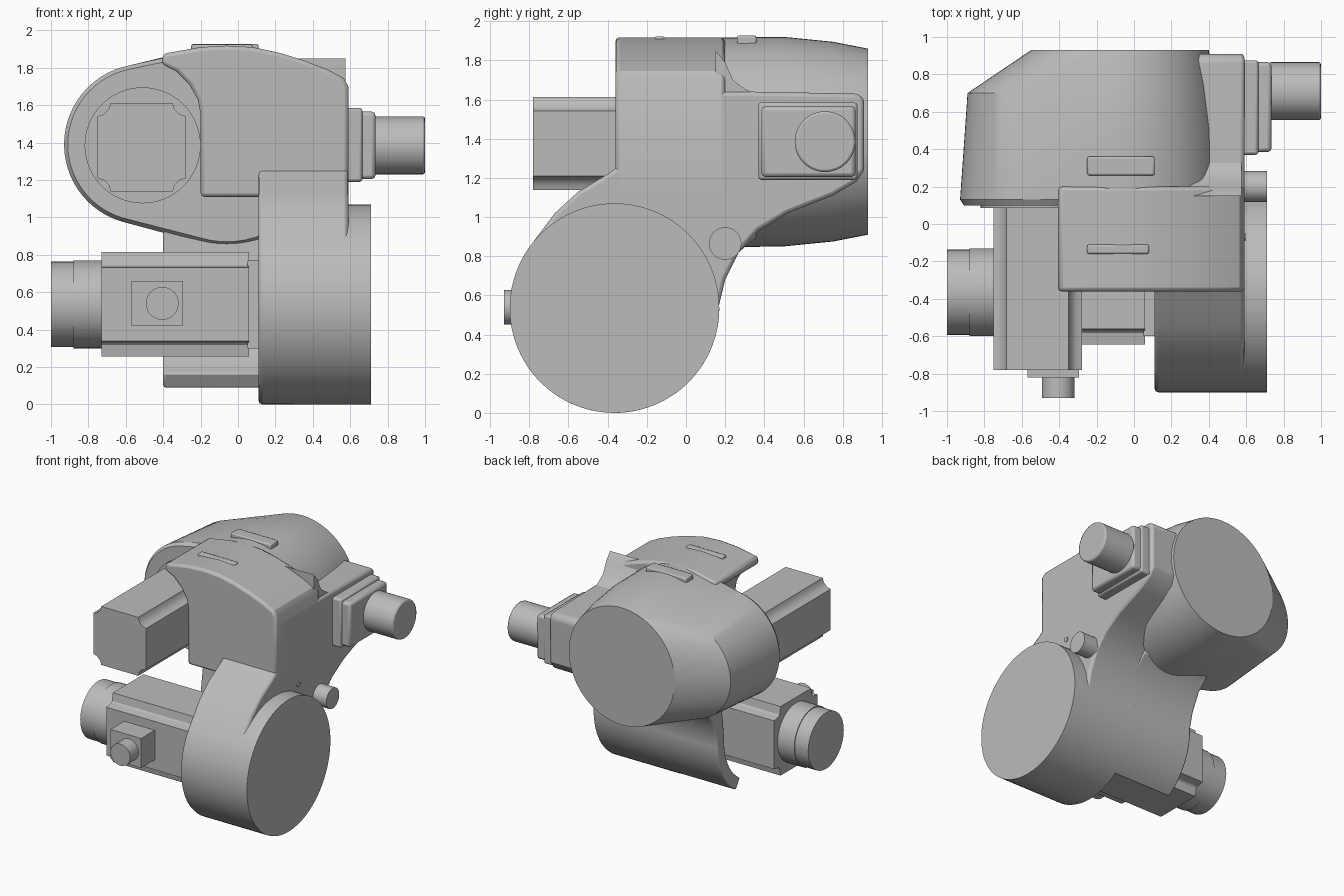
import bpy, bmesh
from math import sin, cos, pi, radians
from mathutils import Vector

old = bpy.data.objects.get("Cube")
if old:
    bpy.data.objects.remove(old)

grey = bpy.data.materials.new("cast grey")
grey.use_nodes = True
tone = (0.5, 0.5, 0.5, 1)
grey.diffuse_color = tone
grey.node_tree.nodes["Principled BSDF"].inputs["Base Color"].default_value = tone


def finish(name, bm, bevel=0, angle=30):
    bmesh.ops.recalc_face_normals(bm, faces=bm.faces)
    mesh = bpy.data.meshes.new(name)
    bm.to_mesh(mesh)
    bm.free()
    mesh.materials.append(grey)
    ob = bpy.data.objects.new(name, mesh)
    bpy.context.collection.objects.link(ob)
    if bevel:
        mod = ob.modifiers.new("edge", 'BEVEL')
        mod.width, mod.segments = bevel, 2
        mod.limit_method, mod.angle_limit = 'ANGLE', radians(40)
    bpy.ops.object.select_all(action='DESELECT')
    ob.select_set(True)
    bpy.context.view_layer.objects.active = ob
    bpy.ops.object.shade_smooth_by_angle(angle=radians(angle))
    return ob


def place(axis, t, a, b):
    """Point at depth t on the axis, with section coordinates a, b."""
    return Vector((t, a, b)) if axis == 'X' else Vector((a, t, b))


def prism(name, axis, pts, lo, hi, bevel=0):
    bm = bmesh.new()
    ends = [[bm.verts.new(place(axis, t, a, b)) for a, b in pts] for t in (lo, hi)]
    for ring in ends:
        bm.faces.new(ring)
    for i in range(len(pts)):
        j = (i + 1) % len(pts)
        bm.faces.new((ends[0][i], ends[0][j], ends[1][j], ends[1][i]))
    return finish(name, bm, bevel)


def arc(ca, cb, r, start, stop, n):
    steps = [radians(start + (stop - start) * i / n) for i in range(n + 1)]
    return [(ca + r * cos(t), cb + r * sin(t)) for t in steps]


def rod(name, axis, ca, cb, r, lo, hi, n=48, bevel=0):
    return prism(name, axis, arc(ca, cb, r, 0, 360, n)[:-1], lo, hi, bevel)


def block(name, x, y, z, bevel=0):
    pts = [(x[0], z[0]), (x[1], z[0]), (x[1], z[1]), (x[0], z[1])]
    return prism(name, 'Y', pts, y[0], y[1], bevel)


def notched(ca, cb, half, corner):
    """Square section with a corner shape repeated four times."""
    pts = []
    for k in range(4):
        c, s = cos(k * pi / 2), sin(k * pi / 2)
        pts += [(ca + half * (u * c - v * s), cb + half * (u * s + v * c)) for u, v in corner]
    return pts


# Rear gear housing: a tapering barrel blended with the motor lobe
rings = [(-0.5, 1.39, 0.41, 0.1), (-0.5, 1.39, 0.43, 0.13), (-0.5, 1.39, 0.39, 0.7),
         (-0.06, 1.38, 0.51, 0.1), (-0.06, 1.38, 0.535, 0.13), (-0.07, 1.385, 0.535, 0.5),
         (-0.075, 1.385, 0.51, 0.75), (-0.075, 1.385, 0.475, 0.93)]
bm = bmesh.new()
for x, z, r, y in rings:
    for a, b in arc(x, z, r, 0, 360, 64)[:-1]:
        bm.verts.new((a, y, b))
hull = bmesh.ops.convex_hull(bm, input=bm.verts)
loose = [v for v in bm.verts if not v.link_faces]
bmesh.ops.delete(bm, geom=loose, context='VERTS')
bmesh.ops.dissolve_limit(bm, angle_limit=radians(1), verts=bm.verts, edges=bm.edges)
finish("rear_gear_housing", bm)

# Front housing with the arched roof and overhang beside the upper motor
roof = [(0.59, 1.7), (0.565, 1.745), (0.48, 1.79), (0.35, 1.84), (0.22, 1.88),
        (0.08, 1.91), (-0.06, 1.918), (-0.2, 1.91), (-0.4, 1.875)]
cheek = [(-0.41, 1.82), (-0.33, 1.78), (-0.26, 1.71), (-0.215, 1.63), (-0.2, 1.55)]
prism("front_housing", 'Y', [(-0.2, 1.11), (0.59, 1.11)] + roof + cheek, -0.36, 0.2, 0.02)

# Side arm joining the shoulder drum to the upper housing
drum_y, drum_z, drum_r = -0.365, 0.535, 0.535
sweep = [(0.2, 0.68), (0.27, 0.82), (0.37, 0.93), (0.52, 1.02), (0.75, 1.11), (0.87, 1.18)]
back = [(0.91, 1.24), (0.91, 1.6), (0.88, 1.63), (0.34, 1.64), (0.26, 1.67), (0.21, 1.75), (0.19, 1.8)]
front = [(-0.33, 1.8), (-0.33, 1.27), (-0.4, 1.22), (-0.55, 1.13), (-0.67, 1.02)]
body = arc(drum_y, drum_z, drum_r, 145, 362, 56)
lower_back = [p for p in back if p[1] < 1.66]
prism("side_arm", 'X', body + sweep + lower_back + [(-0.33, 1.64)] + front[1:], 0.11, 0.59, 0.02)
rod("shoulder_drum", 'X', drum_y, drum_z, drum_r, 0.3, 0.71, 96)

# Blend between side panel and barrel
prism("side_fillet", 'X', [(0.15, 1.5), (0.15, 1.85), (0.2, 1.79), (0.24, 1.7), (0.3, 1.655), (0.4, 1.6)],
      0.3, 0.575)

# Curved cradle wall behind the lower motor
outer = arc(drum_y, drum_z, drum_r, -57, 2, 18)
inner = arc(drum_y, drum_z, 0.44, 2, -57, 18)
wall = outer + [(0.2, 0.68), (0.27, 0.82), (0.36, 0.9), (0.36, 1.15), (0.1, 1.15), (0.12, 0.9), (0.09, 0.7)] + inner
prism("cradle_wall", 'X', wall, -0.4, 0.2, 0.012)

# Lower motor lying across the cradle
step = [(1, -0.72), (1, 0.72), (0.8, 0.78), (0.72, 1)]
step = [(1, -0.7), (1, 0.7), (0.78, 0.74), (0.74, 0.78)]
prism("lower_motor_body", 'X', notched(drum_y, drum_z, 0.28, step), -0.73, 0.06)
prism("lower_motor_flange", 'X', notched(drum_y, drum_z, 0.235, [(1, -1), (1, 1)]), 0.05, 0.13)
rod("lower_motor_cap", 'X', drum_y, drum_z, 0.235, -0.88, -0.72)
rod("lower_motor_cap_end", 'X', drum_y, drum_z, 0.228, -1.0, -0.87)
block("lower_motor_socket", (-0.57, -0.295), (-0.82, -0.6), (0.42, 0.66))
rod("lower_motor_plug", 'Y', -0.405, 0.54, 0.088, -0.93, -0.8, 32)

# Upper motor with scooped corners, standing on a round seat
scoop = [(1, -0.7), (1, 0.7), (0.86, 0.74), (0.74, 0.86)]
prism("upper_motor_body", 'Y', notched(-0.515, 1.375, 0.237, scoop), -0.78, 0.15)
rod("upper_motor_seat", 'Y', -0.51, 1.385, 0.31, 0.085, 0.15, 64)

# Side connector box and plug
block("connector_base", (0.5, 0.665), (0.37, 0.875), (1.19, 1.585), 0.015)
block("connector_cover", (0.64, 0.735), (0.385, 0.865), (1.205, 1.565), 0.02)
rod("connector_plug", 'X', 0.71, 1.385, 0.155, 0.72, 1.0, 48, 0.012)

# Stop pin and small bolt on the side panel
rod("stop_pin", 'X', 0.2, 0.865, 0.083, 0.5, 0.71, 32)
rod("side_bolt", 'X', -0.07, 1.05, 0.02, 0.55, 0.597, 8)

# Lifting lugs on the roof
block("rear_roof_lug", (-0.25, 0.11), (0.26, 0.36), (1.87, 1.927), 0.01)
block("front_roof_lug", (-0.25, 0.08), (-0.16, -0.11), (1.88, 1.923), 0.01)
